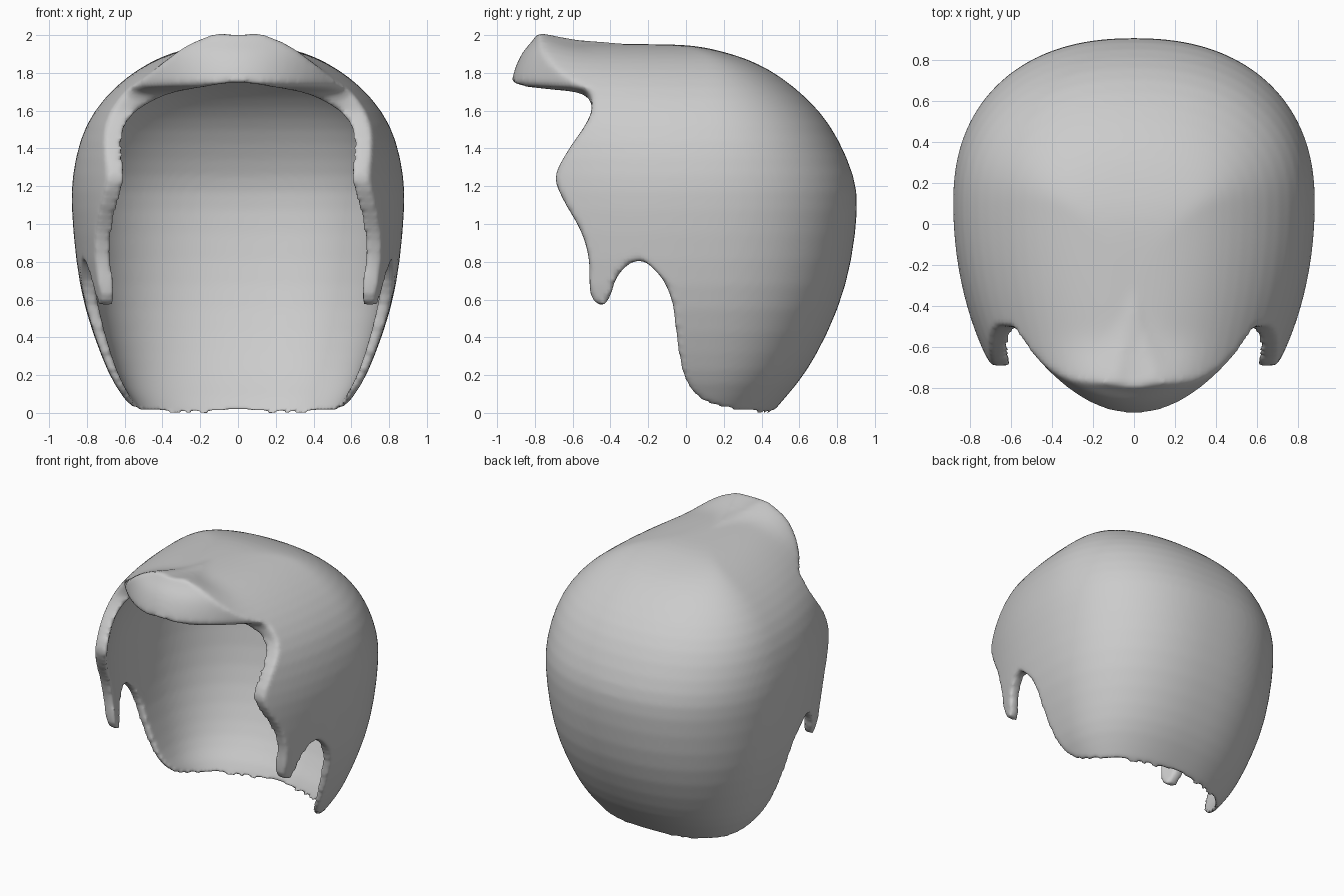
import bpy, bmesh
from math import sin, cos, pi, exp
from mathutils import Vector

if "Cube" in bpy.data.objects:
    bpy.data.objects.remove(bpy.data.objects["Cube"])


def smooth(t):
    t = max(0.0, min(1.0, t))
    return t * t * (3 - 2 * t)


def spline(pts, steps=4):
    """Catmull-Rom through the given points."""
    out = []
    for i in range(len(pts) - 1):
        p = [Vector(pts[max(0, min(len(pts) - 1, i + k))]) for k in (-1, 0, 1, 2)]
        for s in range(steps):
            t = s / steps
            out.append(0.5 * (2 * p[1] + (p[2] - p[0]) * t
                              + (2 * p[0] - 5 * p[1] + 4 * p[2] - p[3]) * t * t
                              + (3 * p[1] - p[0] - 3 * p[2] + p[3]) * t ** 3))
    return out + [Vector(pts[-1])]


def loft(name, rings):
    """Closed skin through equal rings of points."""
    bm = bmesh.new()
    rows = [[bm.verts.new(p) for p in ring] for ring in rings]
    n = len(rows[0])
    for a, b in zip(rows, rows[1:]):
        for i in range(n):
            j = (i + 1) % n
            bm.faces.new((a[i], a[j], b[j], b[i]))
    bm.faces.new(rows[0][::-1])
    bm.faces.new(rows[-1])
    bmesh.ops.recalc_face_normals(bm, faces=bm.faces)
    mesh = bpy.data.meshes.new(name)
    bm.to_mesh(mesh)
    bm.free()
    obj = bpy.data.objects.new(name, mesh)
    bpy.context.collection.objects.link(obj)
    return obj


# Horizontal sections: height, half width, back, front
SECTIONS = [
    (-0.1, .48, .38, -.95), (0.02, .56, .47, -1.0), (.15, .66, .59, -1.1),
    (.3, .725, .69, -1.15), (.55, .815, .81, -1.2), (.8, .86, .88, -1.2),
    (1.1, .885, .915, -1.2), (1.25, .88, .895, -1.2), (1.45, .84, .81, -1.2),
    (1.6, .765, .71, -1.2), (1.73, .65, .57, -1.2), (1.82, .53, .44, -1.2),
    (1.88, .42, .31, -1.15), (1.92, .31, .17, -1.05), (1.945, .18, .05, -.9),
    (1.952, .06, -.1, -.6)]
MID, COUNT = 0.1, 64


def section(z, width, back, front, inner):
    ring = []
    mid = min(MID, back - 0.1 if back < 0.2 else MID)
    if inner:
        gap = 0.04 + 0.035 * smooth(z / 0.8)
        gap *= 1 - 0.9 * smooth((z - 1.45) / 0.4)
        width, back, front = width - gap, back - gap, front + 1.5 * gap
    for i in range(COUNT):
        a = 2 * pi * i / COUNT
        c, s = cos(a), sin(a)
        power = 0.88 if s > 0 else 1.0
        x = width * abs(c) ** power * (1 if c > 0 else -1)
        y = mid + (back - mid) * s ** power if s > 0 else mid + (mid - front) * s
        h = z
        if inner:
            h -= (0.07 + 0.12 * smooth((0.1 - y) / 0.7)) * smooth((z - 1.3) / 0.6)
            h -= 0.2 if z < 0 else 0
        else:
            # Upward sweep of the fringe
            h += 0.09 * smooth((-0.55 - y) / 0.27) * smooth((z - 1.6) / 0.3) * exp(-4 * x * x)
        ring.append((x, y, h))
    return ring


# Hair volume and the hollow inside it
hair = loft("hair_shell", [section(*s, False) for s in SECTIONS])
hollow = loft("hollow_cutter", [section(*s, True) for s in SECTIONS])

# Side outline: fringe, temple, sideburn, ear notch, nape
EDGE = spline([(-.72, 2.2), (-.78, 2.02), (-.87, 1.9), (-.915, 1.79), (-.91, 1.735),
               (-.8, 1.715), (-.6, 1.69), (-.505, 1.62), (-.53, 1.53), (-.63, 1.38),
               (-.69, 1.25), (-.65, 1.13), (-.56, .97), (-.515, .82), (-.505, .63),
               (-.45, .57), (-.405, .61), (-.365, .72), (-.29, .795), (-.21, .795),
               (-.12, .7), (-.07, .57), (-.04, .33), (0, .17), (.1, .06), (.33, .003),
               (.5, .003)])
OUTLINE = [tuple(p) for p in EDGE] + [(1.2, .003), (1.2, 2.2)]


def outline_at(x):
    """Outline with the fringe swept back towards the temples."""
    ring = []
    sweep = min(1.2 * x * x, 0.42)
    for y, z in OUTLINE:
        if z > 1.6 and y < -0.5:
            y += sweep * (-0.5 - y) / 0.42
        ring.append((x, y, z))
    return ring


trim = loft("outline_cutter", [outline_at(i / 20) for i in range(-20, 21)])

for obj in (hair, hollow):
    sub = obj.modifiers.new("round", "SUBSURF")
    sub.levels = sub.render_levels = 1
for cutter, mode in ((hollow, "DIFFERENCE"), (trim, "INTERSECT")):
    mod = hair.modifiers.new(mode.lower(), "BOOLEAN")
    mod.operation, mod.object, mod.solver = mode, cutter, "EXACT"
    cutter.hide_render = True
    cutter.hide_set(True)

# Soften the rims
remesh = hair.modifiers.new("blend", "REMESH")
remesh.mode, remesh.voxel_size, remesh.use_smooth_shade = "VOXEL", 0.018, True
soft = hair.modifiers.new("soften", "SMOOTH")
soft.factor, soft.iterations = 0.5, 5

# Apply the modifiers and discard the cutters
graph = bpy.context.evaluated_depsgraph_get()
mesh = bpy.data.meshes.new_from_object(hair.evaluated_get(graph))
hair.modifiers.clear()
hair.data = mesh
for cutter in (hollow, trim):
    bpy.data.objects.remove(cutter)
mesh.shade_smooth()

grey = bpy.data.materials.new("light_grey")
grey.use_nodes = True
grey.diffuse_color = (0.6, 0.6, 0.6, 1)
grey.node_tree.nodes["Principled BSDF"].inputs["Base Color"].default_value = grey.diffuse_color
mesh.materials.clear()
mesh.materials.append(grey)
